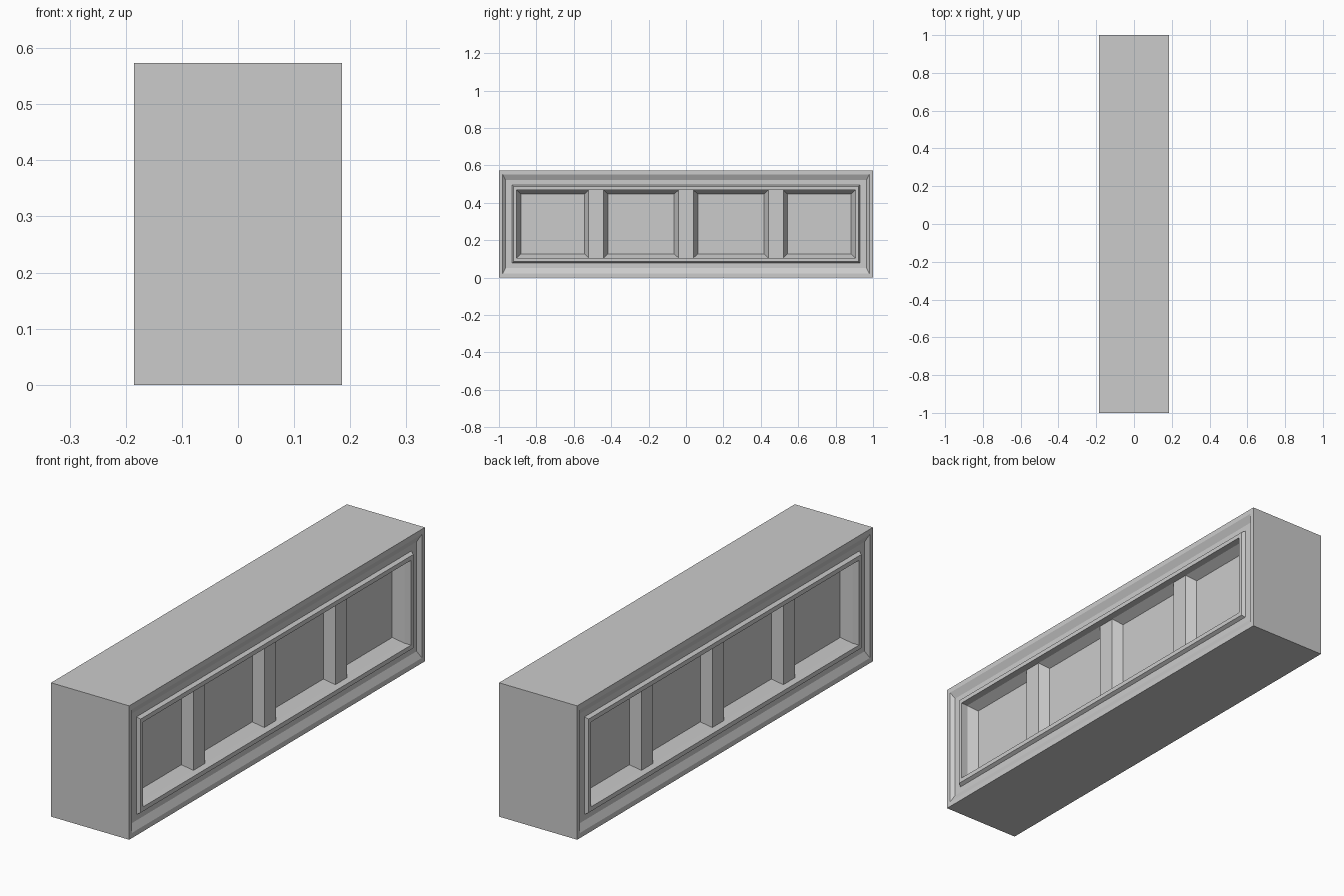
import bpy
import bmesh

HALF_X, HALF_Y, HEIGHT = 0.185, 1.0, 0.573

cube = bpy.data.objects.get("Cube")
if cube:
    bpy.data.objects.remove(cube, do_unlink=True)

grey = bpy.data.materials.new("plain_grey")
grey.use_nodes = True
colour = (0.6, 0.6, 0.6, 1)
grey.diffuse_color = colour
grey.node_tree.nodes["Principled BSDF"].inputs["Base Color"].default_value = colour


def ring(bm, x, half_y, low, high, centre=0):
    """Rectangle of four vertices facing +x."""
    corners = ((-half_y, low), (half_y, low), (half_y, high), (-half_y, high))
    return [bm.verts.new((x, centre + y, z)) for y, z in corners]


def loft(bm, rings):
    """Join successive rectangles and close the last one."""
    for a, b in zip(rings, rings[1:]):
        for i in range(4):
            j = (i + 1) % 4
            bm.faces.new((a[i], a[j], b[j], b[i]))
    bm.faces.new(rings[-1])


def finish(bm, name):
    """Turn the half into an object mirrored to the other long side."""
    bmesh.ops.recalc_face_normals(bm, faces=bm.faces)
    mesh = bpy.data.meshes.new(name)
    bm.to_mesh(mesh)
    bm.free()
    mesh.materials.append(grey)
    obj = bpy.data.objects.new(name, mesh)
    bpy.context.collection.objects.link(obj)
    mirror = obj.modifiers.new("other_side", "MIRROR")
    mirror.use_axis[0] = True
    mirror.merge_threshold = 0.0005
    return obj


# Block with a stepped moulding, raised rim and recessed panel
# Each step: inset along y, inset along z, depth below the face
steps = [
    (0, 0, HALF_X),
    (0, 0, 0),
    (0.02, 0.022, 0),
    (0.035, 0.052, 0.015),
    (0.07, 0.078, 0.015),
    (0.078, 0.086, 0),
    (0.094, 0.105, 0),
    (0.094, 0.105, 0.032),
    (0.117, 0.127, 0.073),
]
bm = bmesh.new()
loft(bm, [ring(bm, HALF_X - depth, HALF_Y - dy, dz, HEIGHT - dz)
          for dy, dz, depth in steps])
# The outside must face outwards although the shell is open at its middle
finish(bm, "panelled_block")

# Upright bars with splayed sides dividing the panel into four bays
for name, y in (("front", -0.48), ("middle", 0), ("back", 0.48)):
    bm = bmesh.new()
    loft(bm, [ring(bm, HALF_X - 0.073, 0.063, 0.105, HEIGHT - 0.105, y),
              ring(bm, HALF_X - 0.032, 0.04, 0.105, HEIGHT - 0.105, y)])
    finish(bm, name + "_divider")
